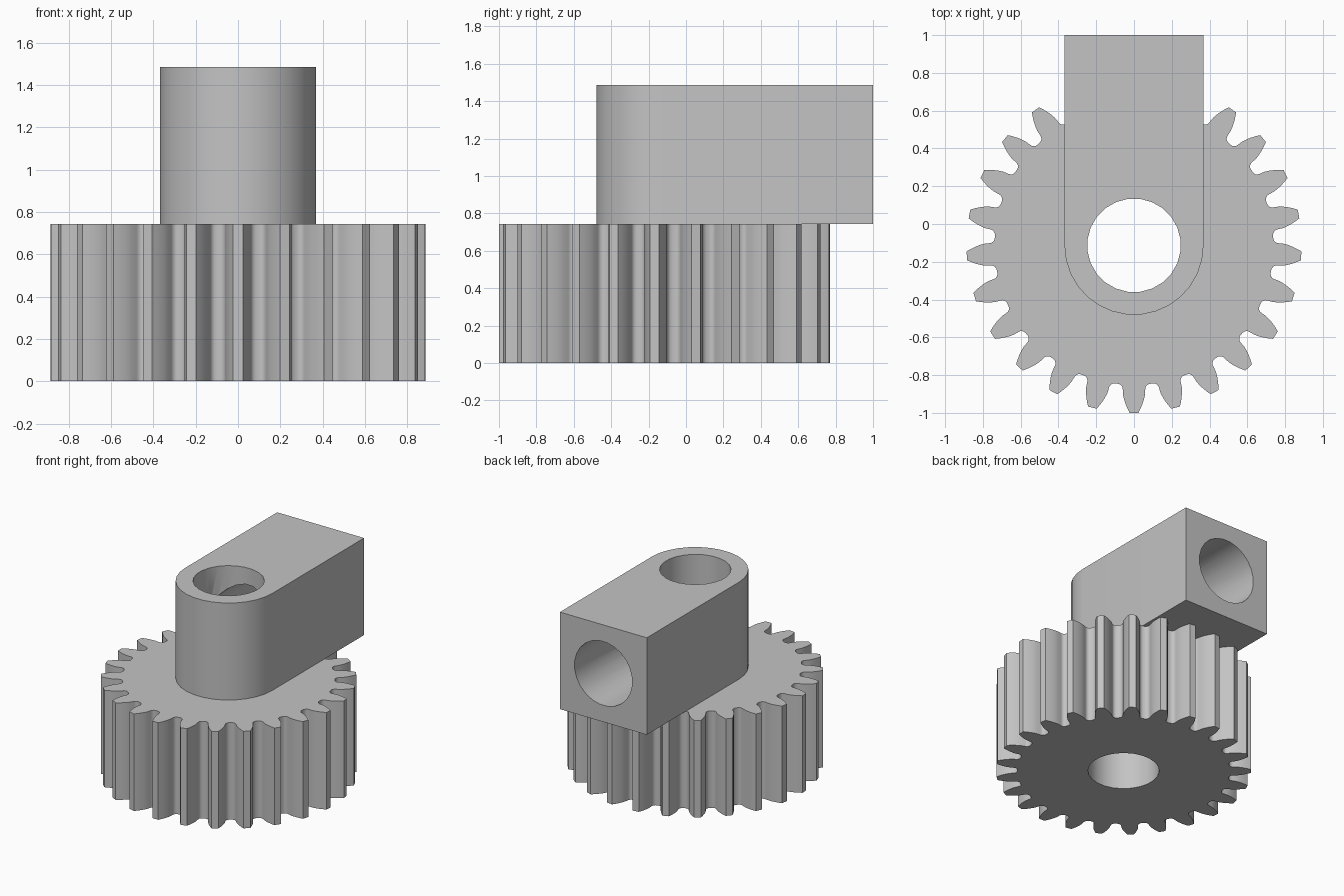
import bpy, bmesh
from math import sin, cos, tan, acos, pi, radians
from mathutils import Matrix

cube = bpy.data.objects.get("Cube")
if cube:
    bpy.data.objects.remove(cube, do_unlink=True)

CY = -0.113            # gear axis position in y
DECK, TOP = 0.743, 1.486
HALF = 0.368           # half width of the block
BORE = 0.248

gray = bpy.data.materials.new("plain gray")
gray.use_nodes = True
color = (0.55, 0.55, 0.55, 1)
gray.diffuse_color = color
gray.node_tree.nodes["Principled BSDF"].inputs["Base Color"].default_value = color


def make_object(name, bm):
    bmesh.ops.recalc_face_normals(bm, faces=bm.faces)
    mesh = bpy.data.meshes.new(name)
    bm.to_mesh(mesh)
    bm.free()
    mesh.materials.append(gray)
    obj = bpy.data.objects.new(name, mesh)
    bpy.context.collection.objects.link(obj)
    return obj


def extrude_profile(name, points, z0, z1):
    bm = bmesh.new()
    face = bm.faces.new([bm.verts.new((x, y, z0)) for x, y in points])
    ext = bmesh.ops.extrude_face_region(bm, geom=[face])["geom"]
    verts = [v for v in ext if isinstance(v, bmesh.types.BMVert)]
    bmesh.ops.translate(bm, verts=verts, vec=(0, 0, z1 - z0))
    return make_object(name, bm)


def cylinder(name, radius, depth, matrix):
    bm = bmesh.new()
    spin = Matrix.Rotation(pi / 24, 4, 'Z')
    bmesh.ops.create_cone(bm, cap_ends=True, segments=24, radius1=radius,
                          radius2=radius, depth=depth, matrix=matrix @ spin)
    obj = make_object(name, bm)
    obj.hide_render = True
    return obj


def activate(obj):
    bpy.ops.object.select_all(action='DESELECT')
    obj.select_set(True)
    bpy.context.view_layer.objects.active = obj


def cut(obj, cutter):
    mod = obj.modifiers.new("bore", 'BOOLEAN')
    mod.operation = 'DIFFERENCE'
    mod.solver = 'EXACT'
    mod.object = cutter
    activate(obj)
    bpy.ops.object.modifier_apply(modifier=mod.name)


# Gear outline: involute flanks with rounded valleys
TEETH, TIP, ROOT = 25, 0.887, 0.738
pitch = TIP * TEETH / (TEETH + 2)
base = pitch * cos(radians(20))


def involute(r):
    a = acos(min(1, base / r))
    return tan(a) - a


flank = []             # (radius, half angle) from valley up to tip
valley = pi / TEETH
edge = valley / 2 + involute(pitch / 1.0)
fillet = 0.028
for i in range(5):
    t = i * pi / 8
    flank.append((ROOT + fillet * (1 - cos(t)), edge + fillet / ROOT * (1 - sin(t))))
for i in range(1, 6):
    r = base + (TIP - base) * i / 5
    flank.append((r, edge - involute(r)))

tooth = [(r, -a) for r, a in flank] + [(r, a) for r, a in reversed(flank)]
outline = []
for k in range(TEETH):
    mid = -pi / 2 + k * 2 * valley
    outline += [(r * cos(mid + a), CY + r * sin(mid + a)) for r, a in tooth]
gear = extrude_profile("gear", outline, 0, DECK)

# Block with a rounded front end
arc = [pi + i * pi / 15 for i in range(16)]
shape = [(HALF * cos(a), CY + HALF * sin(a)) for a in arc]
block = extrude_profile("block", shape + [(HALF, 1), (-HALF, 1)], DECK, TOP)

# Vertical bore through both parts, and a bore from the back that meets it
shaft = cylinder("shaft_cutter", BORE, 4, Matrix.Translation((0, CY, 0.7)))
start = CY + 0.02
side = cylinder("side_cutter", BORE - 0.003, 1.1 - start,
                Matrix.Translation((0, (start + 1.1) / 2, (DECK + TOP) / 2))
                @ Matrix.Rotation(pi / 2, 4, 'X'))
cut(gear, shaft)
cut(block, shaft)
cut(block, side)
for helper in (shaft, side):
    bpy.data.objects.remove(helper, do_unlink=True)

# Smooth curved walls, crisp edges
for part in (gear, block):
    activate(part)
    bpy.ops.object.shade_smooth_by_angle(angle=radians(30))
